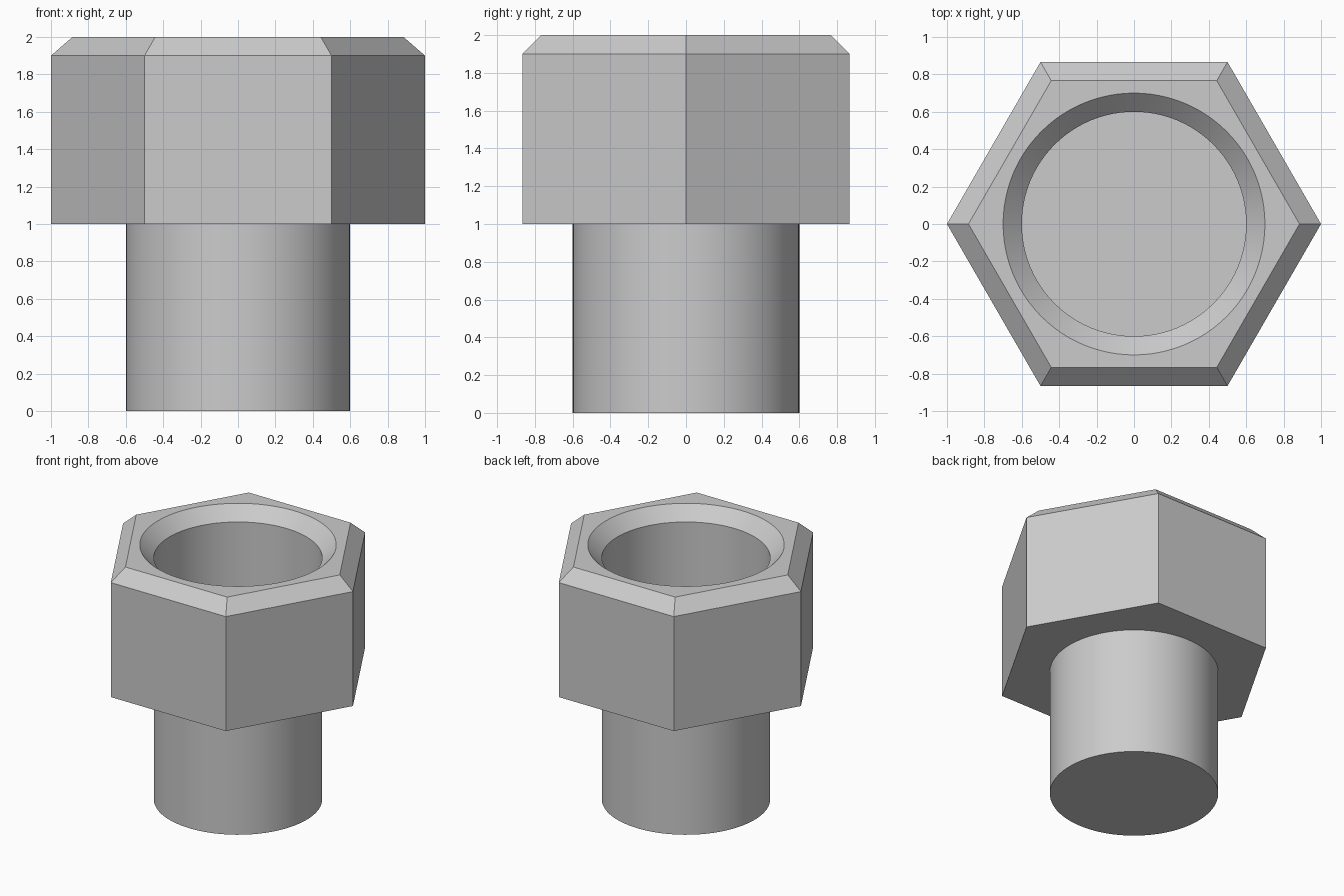
import bpy
import bmesh
from math import cos, sin, tau, radians

cube = bpy.data.objects.get("Cube")
if cube:
    bpy.data.objects.remove(cube, do_unlink=True)

ROUND = 96

steel = bpy.data.materials.new("grey steel")
steel.use_nodes = True
colour = (0.6, 0.6, 0.6, 1)
steel.diffuse_color = colour
steel.node_tree.nodes["Principled BSDF"].inputs["Base Color"].default_value = colour


def ring(bm, sides, radius, z):
    """Closed loop of edges around the z axis."""
    verts = [bm.verts.new((radius * cos(tau * i / sides), radius * sin(tau * i / sides), z))
             for i in range(sides)]
    edges = [bm.edges.new((verts[i - 1], verts[i])) for i in range(sides)]
    return verts, edges


def skin(bm, lower, upper):
    """Wall of quads between two loops with equal side counts."""
    a, b = lower[0], upper[0]
    for i in range(len(a)):
        bm.faces.new((a[i - 1], a[i], b[i], b[i - 1]))


def finish(bm, name):
    bmesh.ops.recalc_face_normals(bm, faces=bm.faces)
    mesh = bpy.data.meshes.new(name)
    bm.to_mesh(mesh)
    bm.free()
    mesh.materials.append(steel)
    obj = bpy.data.objects.new(name, mesh)
    bpy.context.collection.objects.link(obj)
    bpy.ops.object.select_all(action='DESELECT')
    obj.select_set(True)
    bpy.context.view_layer.objects.active = obj
    bpy.ops.object.shade_smooth_by_angle(angle=radians(25))


# Hexagonal head: bevelled outside, countersunk bore inside
bm = bmesh.new()
hexes = [ring(bm, 6, r, z) for r, z in ((1, 1), (1, 1.9), (0.885, 2))]
bore = [ring(bm, ROUND, r, z) for r, z in ((0.6, 1), (0.6, 1.9), (0.7, 2))]
for loops in (hexes, bore):
    for lower, upper in zip(loops, loops[1:]):
        skin(bm, lower, upper)
# Flat rims at the underside and the top
for k in (0, 2):
    bmesh.ops.triangle_fill(bm, use_beauty=True, edges=hexes[k][1] + bore[k][1])
finish(bm, "hex_head")

# Solid round shaft, whose top closes the bore
bm = bmesh.new()
bottom, top = ring(bm, ROUND, 0.6, 0), ring(bm, ROUND, 0.6, 1)
skin(bm, bottom, top)
for loop in (bottom, top):
    bm.faces.new(loop[0])
finish(bm, "shaft")
